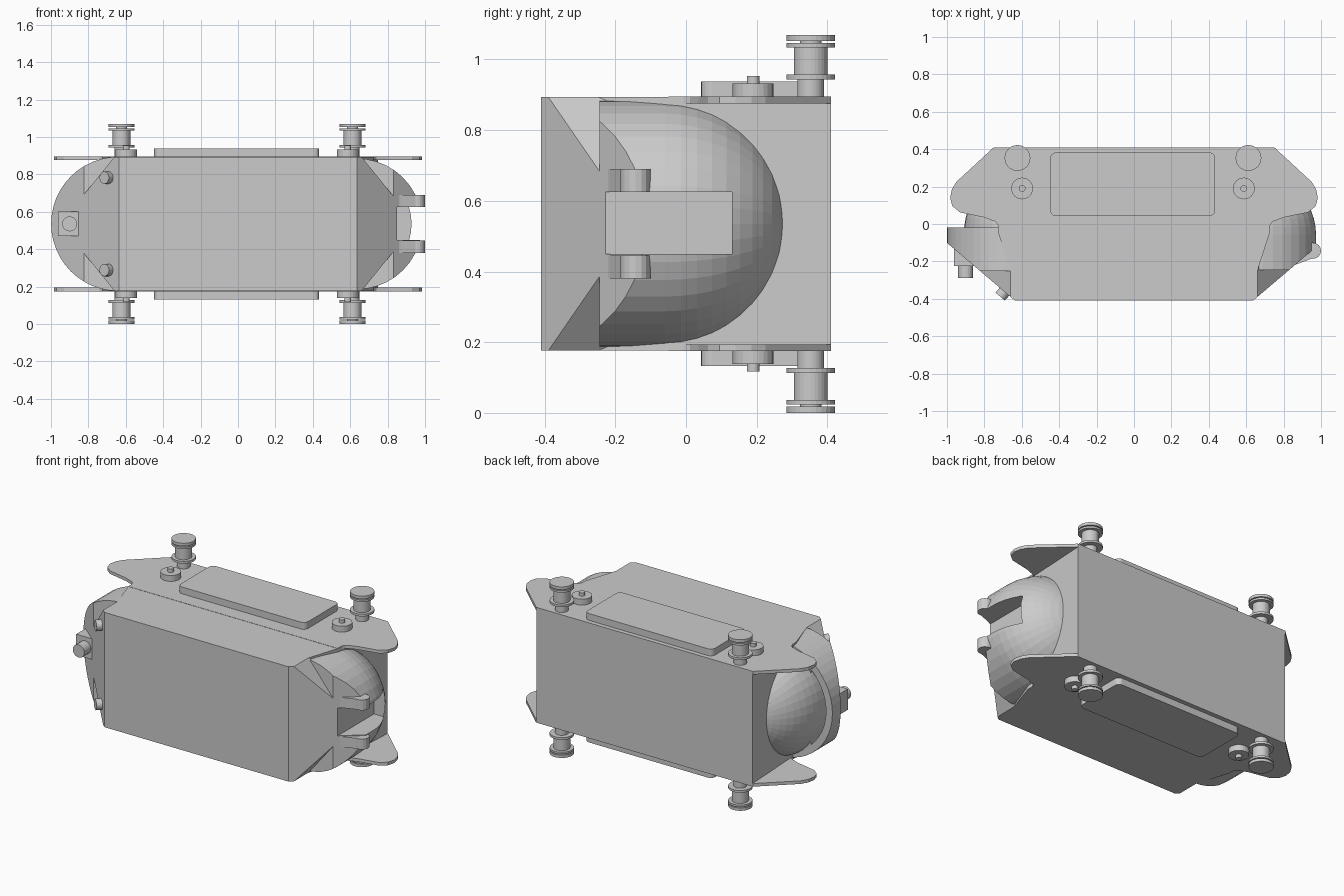
import bpy, bmesh
from math import sin, cos, pi, radians
from mathutils import Vector, Matrix

if "Cube" in bpy.data.objects:
    bpy.data.objects.remove(bpy.data.objects["Cube"])

ZC = 0.535   # mid height, everything is mirrored about it


def finish(name, bm, clips=()):
    for co, no in clips:
        bmesh.ops.bisect_plane(bm, geom=bm.verts[:] + bm.edges[:] + bm.faces[:],
                               plane_co=co, plane_no=no, clear_outer=True)
        bmesh.ops.holes_fill(bm, edges=[e for e in bm.edges if e.is_boundary], sides=0)
    bmesh.ops.recalc_face_normals(bm, faces=bm.faces[:])
    me = bpy.data.meshes.new(name)
    bm.to_mesh(me)
    bm.free()
    ob = bpy.data.objects.new(name, me)
    bpy.context.collection.objects.link(ob)
    return ob


def prism(name, pts, axis, lo, hi, clips=()):
    bm = bmesh.new()
    place = (lambda a, b, c: (a, b, c)) if axis == 'z' else (lambda a, b, c: (a, c, b))
    f = bm.faces.new([bm.verts.new(place(a, b, lo)) for a, b in pts])
    g = bmesh.ops.extrude_face_region(bm, geom=[f])['geom']
    vec = (0, 0, hi - lo) if axis == 'z' else (0, hi - lo, 0)
    bmesh.ops.translate(bm, vec=vec, verts=[v for v in g if isinstance(v, bmesh.types.BMVert)])
    return finish(name, bm, clips)


def rect(x0, x1, y0, y1, r=0, n=5):
    if r == 0:
        return [(x0, y0), (x1, y0), (x1, y1), (x0, y1)]
    out = []
    for k, (cx, cy) in enumerate([(x1 - r, y1 - r), (x0 + r, y1 - r), (x0 + r, y0 + r), (x1 - r, y0 + r)]):
        for i in range(n + 1):
            a = (k + i / n) * pi / 2
            out.append((cx + r * cos(a), cy + r * sin(a)))
    return out


def circle(cx, cy, r, n=40, rx=None):
    return [(cx + (rx or r) * cos(2 * pi * i / n), cy + r * sin(2 * pi * i / n)) for i in range(n)]


def mirrored(half):
    return half + [(-x, y) for x, y in reversed(half)]


def lathe(name, x, y, prof, n=24, up=1):
    bm = bmesh.new()
    rings = [[bm.verts.new((px, py, ZC + up * (z - ZC))) for px, py in circle(x, y, r, n)] for r, z in prof]
    for a, b in zip(rings, rings[1:]):
        for i in range(n):
            bm.faces.new((a[i], a[(i + 1) % n], b[(i + 1) % n], b[i]))
    bm.faces.new(rings[0])
    bm.faces.new(rings[-1])
    return finish(name, bm)


def rod(name, base, direction, r, length, n=20):
    d = Vector(direction).normalized()
    bm = bmesh.new()
    m = Matrix.Translation(Vector(base) + d * length / 2) @ d.to_track_quat('Z', 'Y').to_matrix().to_4x4()
    bmesh.ops.create_cone(bm, cap_ends=True, segments=n, radius1=r, radius2=r, depth=length, matrix=m)
    return finish(name, bm)


def cut(ob, cutter):
    m = ob.modifiers.new("cut", 'BOOLEAN')
    m.operation, m.object, m.solver = 'DIFFERENCE', cutter, 'EXACT'


# central housing, widening towards the back
prism("main_housing", mirrored([(0.636, -0.41), (0.66, -0.25), (0.725, -0.05), (0.748, 0.41)]), 'z', 0.176, 0.894)

# cutters: latch pocket on the right, D-shaped handle opening on the left
pocket = prism("pocket_cutter", rect(0.85, 1.2, -0.5, 0.13), 'z', 0.45, 0.625)
d_shape = [(-0.64 + 0.315 * cos(radians(a)), ZC + 0.315 * sin(radians(a))) for a in range(132, 229, 8)]
slot = prism("slot_cutter", d_shape, 'y', -0.12, 0.5)
for c in (pocket, slot):
    c.hide_render = True
    c.hide_viewport = True
    c.display_type = 'WIRE'

for s, side in ((-1, "left"), (1, "right")):
    slope = (Vector((s * 0.636, -0.41, 0)), Vector((s * 0.65, -0.766, 0)))
    # sloped front corner
    half = [(0.5, 0.359), (0.66, 0.359), (0.85, 0.125)]
    pts = [(s * x, ZC + h) for x, h in half] + [(s * x, ZC - h) for x, h in reversed(half)]
    prism(side + "_corner_wedge", pts, 'y', -0.41, -0.06, [slope])
    # rounded end: dome at the back, straight drum at the front
    rx = 0.275 if s < 0 else 0.35
    bm = bmesh.new()
    m = (Matrix.Translation((s * 0.635, -0.06, ZC)) @ Matrix.Diagonal((rx / 0.35, 1, 1, 1))
         @ Matrix.Rotation(pi / 2, 4, 'X'))
    bmesh.ops.create_uvsphere(bm, u_segments=40, v_segments=24, radius=0.35, matrix=m)
    dome = finish(side + "_dome", bm, [(Vector((0, -0.0601, 0)), Vector((0, -1, 0))), slope])
    drum = prism(side + "_drum", circle(s * 0.635, ZC, 0.35, 40, rx), 'y', -0.245, -0.06, [slope])
    if s > 0:
        cut(dome, pocket)
        cut(drum, pocket)
    else:
        # handle ring around the left dome
        ring = prism("handle_ring", circle(-0.64, ZC, 0.359, 48), 'y', -0.25, -0.02, [slope])
        cut(ring, slot)

    for up, lvl in ((1, "top"), (-1, "bottom")):
        # roller posts and knobs
        lathe(f"{side}_{lvl}_roller", -0.623 if s < 0 else 0.612, 0.353,
              [(0.038, 0.88), (0.038, 0.943), (0.069, 0.943), (0.069, 0.957), (0.048, 0.957),
               (0.048, 1.034), (0.069, 1.034), (0.069, 1.046), (0.03, 1.046), (0.03, 1.052),
               (0.069, 1.052), (0.069, 1.07)], 28, up)
        lathe(f"{side}_{lvl}_knob", -0.598 if s < 0 else 0.587, 0.19,
              [(0.058, 0.88), (0.058, 0.932), (0.018, 0.932), (0.018, 0.953)], 24, up)

for up, lvl in ((1, "top"), (-1, "bottom")):
    lo, hi = sorted((ZC + up * 0.341, ZC + up * 0.3605))
    # thin winged plate
    wing = [(0.75, 0.41), (0.95, 0.225), (0.974, 0.185), (0.983, 0.14), (0.971, 0.095), (0.93, 0.062),
            (0.8, 0.035), (0.74, 0.012), (0.725, -0.01), (0.725, -0.05), (0.6, -0.05)]
    prism(lvl + "_wing_plate", mirrored(wing), 'z', lo, hi)
    # raised pad
    lo, hi = sorted((ZC + up * 0.35, ZC + up * 0.403))
    prism(lvl + "_pad", rect(-0.448, 0.434, 0.043, 0.382, 0.03), 'z', lo, hi)
    # hinge ear on the right, with rounded tip
    lo, hi = sorted((ZC + up * 0.09, ZC + up * 0.155))
    ear = [(0.84, -0.23), (0.87, -0.215), (0.95, -0.185)]
    ear += [(0.957 + 0.043 * cos(a), -0.143 + 0.043 * sin(a)) for a in [-pi / 2 + pi * i / 8 for i in range(9)]]
    prism(lvl + "_hinge_ear", ear + [(0.84, -0.1)], 'z', lo, hi)
    # small angled peg on the left front corner
    rod(lvl + "_corner_peg", (-0.67, -0.335, ZC + up * 0.247), (-0.65, -0.766, 0), 0.033, 0.07)

# connector on the left end
prism("connector_base", rect(-0.962, -0.842, ZC - 0.065, ZC + 0.065), 'y', -0.225, -0.125)
rod("connector_plug", (-0.9, -0.2, ZC), (0, -1, 0), 0.04, 0.09)
